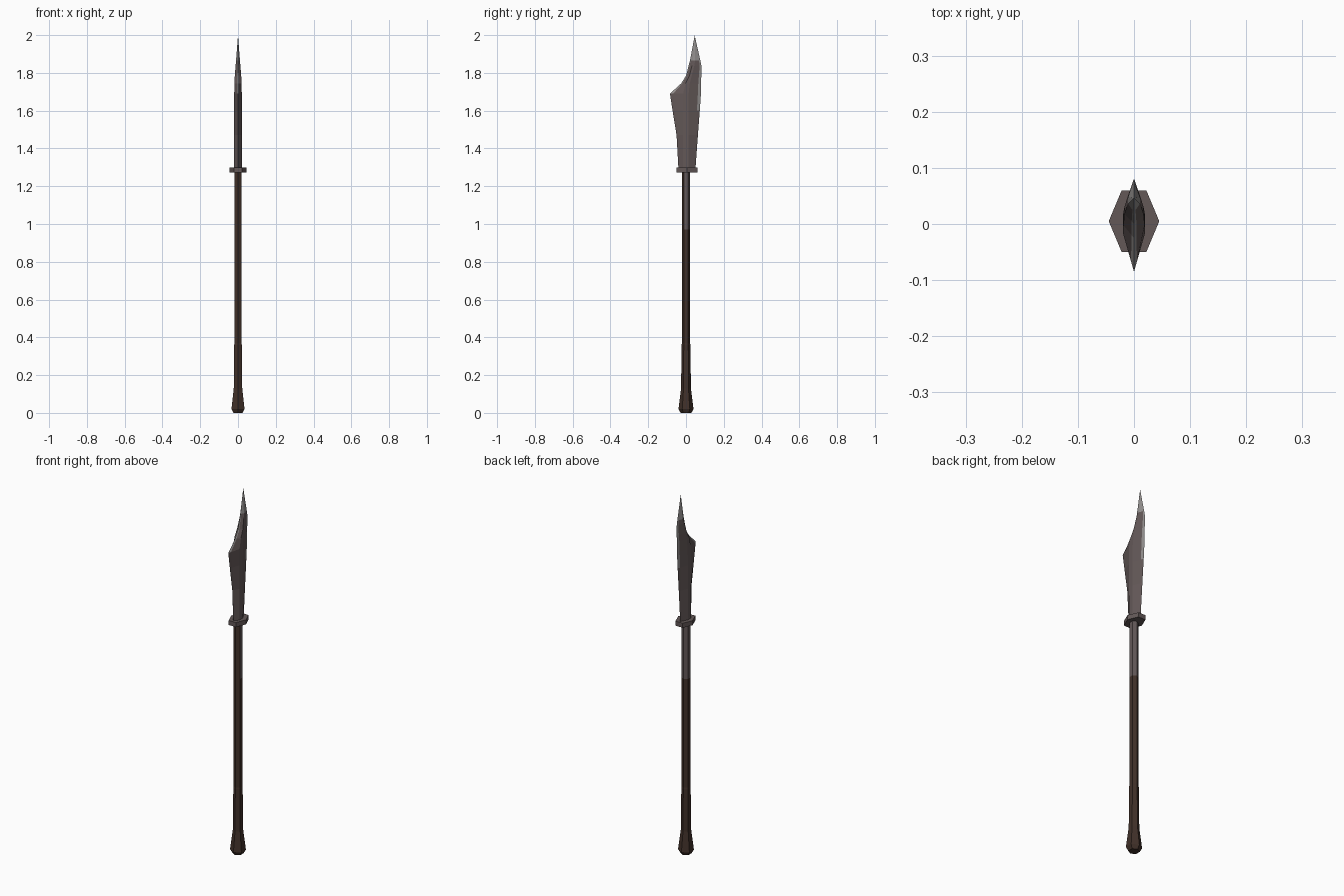
import bpy, bmesh, math

if "Cube" in bpy.data.objects:
    bpy.data.objects.remove(bpy.data.objects["Cube"])


def material(name, rgb):
    m = bpy.data.materials.new(name)
    m.diffuse_color = (*rgb, 1)
    m.use_nodes = True
    m.node_tree.nodes["Principled BSDF"].inputs["Base Color"].default_value = m.diffuse_color
    return m


WOOD = material("dark wood", (0.052, 0.030, 0.022))
STEEL = material("worn steel", (0.125, 0.098, 0.097))
BRIGHT = material("polished steel", (0.29, 0.275, 0.27))


def loft(name, rings, mats, rule=None):
    """Skin a stack of equal-length closed rings and cap both ends."""
    bm = bmesh.new()
    loops = [[bm.verts.new(p) for p in ring] for ring in rings]
    n = len(loops[0])
    for a, b in zip(loops, loops[1:]):
        for i in range(n):
            j = (i + 1) % n
            bm.faces.new((a[i], a[j], b[j], b[i]))
    bm.faces.new(loops[0][::-1])
    bm.faces.new(loops[-1])
    bmesh.ops.remove_doubles(bm, verts=bm.verts, dist=0.0002)
    bmesh.ops.recalc_face_normals(bm, faces=bm.faces)
    if rule:
        for f in bm.faces:
            f.material_index = rule(f)
    mesh = bpy.data.meshes.new(name)
    bm.to_mesh(mesh)
    bm.free()
    for m in mats:
        mesh.materials.append(m)
    ob = bpy.data.objects.new(name, mesh)
    bpy.context.collection.objects.link(ob)
    return ob


def hexagon(r, z):
    return [(r * math.cos(math.radians(30 + 60 * i)),
             r * math.sin(math.radians(30 + 60 * i)), z) for i in range(6)]


# Six-sided shaft with flared butt; steel langets on the sides and back near the top
shaft_profile = [(0.028, 0), (0.040, 0.02), (0.038, 0.035), (0.026, 0.13),
                 (0.0235, 0.36), (0.0215, 0.37), (0.0215, 0.97), (0.0215, 1.28)]
loft("shaft", [hexagon(r, z) for r, z in shaft_profile], [WOOD, STEEL],
     lambda f: int(f.calc_center_median().z > 1.0 and f.normal.y > -0.4))

# Hexagonal guard plate
guard = [(0.045, 0.005), (0.022, 0.06), (-0.022, 0.06),
         (-0.045, 0.005), (-0.022, -0.05), (0.022, -0.05)]
loft("guard", [[(x, y, z) for x, y in guard] for z in (1.273, 1.298)], [STEEL])

# Blade sections: height, back edge, cutting edge, ridge start, ridge end, half thickness
sections = [(1.29, -0.040, 0.050, -0.015, 0.012, 0.020),
            (1.47, -0.050, 0.063, -0.015, 0.012, 0.020),
            (1.60, -0.071, 0.073, -0.015, 0.012, 0.020),
            (1.69, -0.085, 0.079, -0.015, 0.014, 0.020),
            (1.745, -0.025, 0.080, -0.002, 0.020, 0.019),
            (1.785, 0.000, 0.081, 0.018, 0.030, 0.017),
            (1.84, 0.014, 0.081, 0.032, 0.045, 0.0125),
            (1.865, 0.021, 0.076, 0.036, 0.048, 0.0105),
            (1.998, 0.046, 0.0461, 0.046, 0.0461, 0.00005)]


def blade_ring(z, back, edge, a, b, t):
    k = 0.25  # fraction of each bevel taken by the honed strip
    half = [(t * k, back + (a - back) * k), (t, a), (t, b),
            (t * k, edge + (b - edge) * k)]
    ring = [(0, back)] + half + [(0, edge)] + [(-x, y) for x, y in half[::-1]]
    return [(x, y, z) for x, y in ring]


def blade_colour(f):
    c = f.calc_center_median()
    x_max = max(abs(v.co.x) for v in f.verts)
    strip = x_max < 0.0055
    honed = strip and ((c.y > 0.04 and c.z > 1.6) or (c.y < 0.04 and c.z > 1.7))
    return int(c.z > 1.87 or honed)


loft("blade", [blade_ring(*s) for s in sections], [STEEL, BRIGHT], blade_colour)
